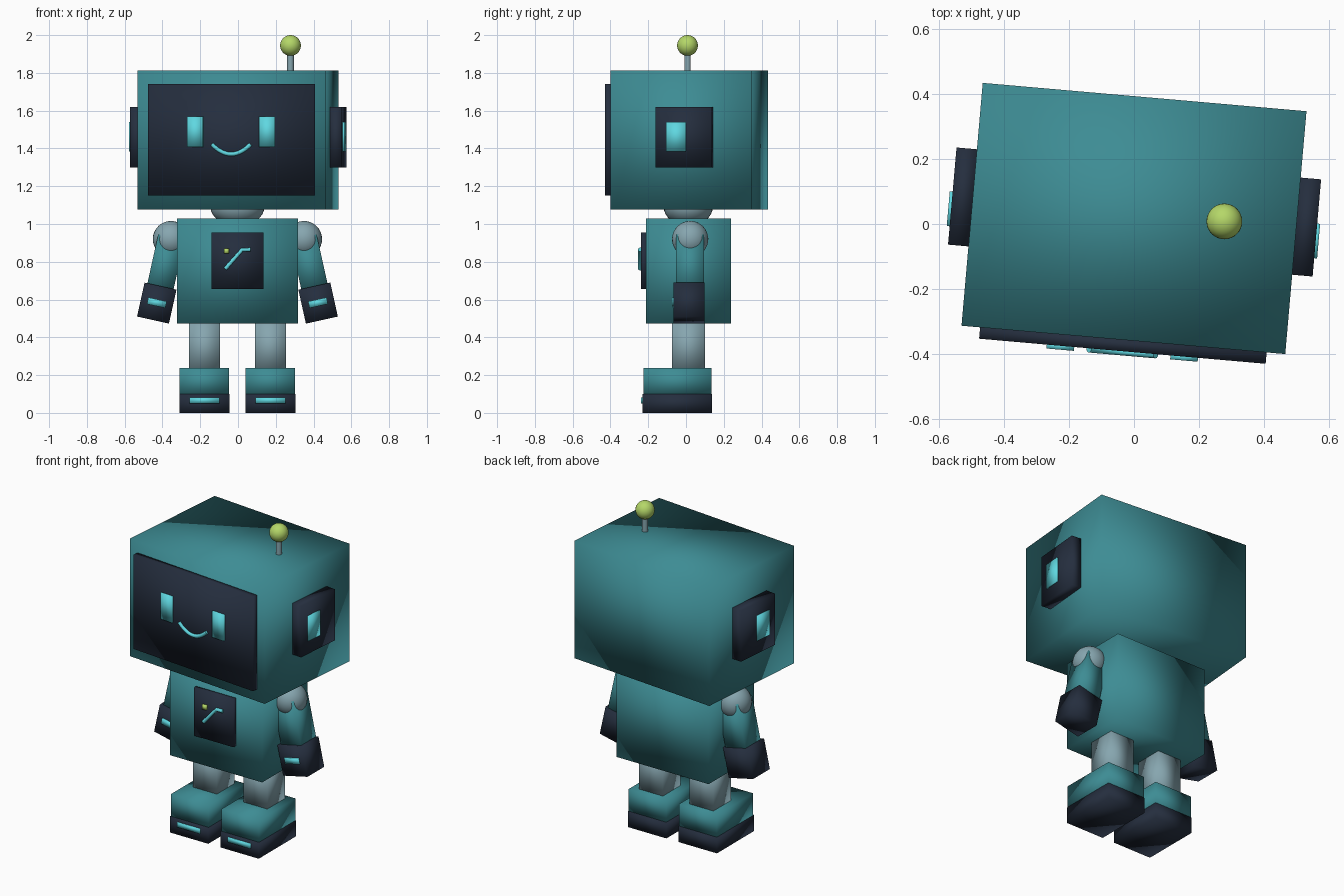
import bpy, bmesh
from math import radians
from mathutils import Matrix, Vector

cube = bpy.data.objects.get("Cube")
if cube:
    bpy.data.objects.remove(cube, do_unlink=True)


def material(name, rgb):
    m = bpy.data.materials.new(name)
    m.use_nodes = True
    m.diffuse_color = (*rgb, 1)
    m.node_tree.nodes["Principled BSDF"].inputs["Base Color"].default_value = (*rgb, 1)
    return m


TEAL = material("teal shell", (0.047, 0.263, 0.296))
NAVY = material("dark navy", (0.018, 0.027, 0.048))
GREY = material("joint grey", (0.24, 0.38, 0.43))
CYAN = material("glow cyan", (0.115, 0.68, 0.75))
LIME = material("lime green", (0.46, 0.68, 0.14))
WORLD = Matrix.Identity(4)


def add(name, data, mat, matrix):
    data.materials.append(mat)
    obj = bpy.data.objects.new(name, data)
    bpy.context.collection.objects.link(obj)
    obj.matrix_world = matrix
    return obj


def solid(name, make, pos, size, mat, frame):
    """Softly shaded primitive, scaled to size and placed in a frame."""
    bm = bmesh.new()
    make(bm)
    bmesh.ops.scale(bm, vec=size, verts=bm.verts)
    for f in bm.faces:
        f.smooth = True
    mesh = bpy.data.meshes.new(name)
    bm.to_mesh(mesh)
    bm.free()
    return add(name, mesh, mat, frame @ Matrix.Translation(pos))


def box(name, pos, size, mat, frame=WORLD):
    return solid(name, lambda bm: bmesh.ops.create_cube(bm, size=1), pos, size, mat, frame)


def ball(name, pos, radii, mat, frame=WORLD):
    return solid(name, lambda bm: bmesh.ops.create_uvsphere(
        bm, u_segments=32, v_segments=16, radius=1), pos, radii, mat, frame)


def tube(name, points, radius, mat, frame=WORLD):
    curve = bpy.data.curves.new(name, "CURVE")
    curve.dimensions = "3D"
    curve.bevel_depth = radius
    curve.bevel_resolution = 3
    curve.use_fill_caps = True
    spline = curve.splines.new("POLY")
    spline.points.add(len(points) - 1)
    for p, co in zip(spline.points, points):
        p.co = (*co, 1)
    return add(name, curve, mat, frame)


# Head, turned slightly to one side
head = Matrix.Translation((0, 0.017, 0)) @ Matrix.Rotation(radians(-5), 4, "Z")
box("head", (0, 0, 1.445), (1.0, 0.75, 0.735), TEAL, head)
box("face_screen", (0, -0.39, 1.447), (0.885, 0.04, 0.59), NAVY, head)
smile = [(0.103 * t, -0.412, 1.37 + 0.052 * t * t) for t in (i / 8 for i in range(-8, 9))]
tube("smile", smile, 0.011, CYAN, head)
for side, label in ((1, "left"), (-1, "right")):
    box(label + "_eye", (side * 0.191, -0.412, 1.488), (0.085, 0.02, 0.163), CYAN, head)
    box(label + "_ear", (side * 0.53, 0.02, 1.46), (0.066, 0.3, 0.32), NAVY, head)
    box(label + "_ear_light", (side * 0.565, -0.02, 1.462), (0.014, 0.107, 0.155), CYAN, head)

# Antenna
tube("antenna_stem", [(0.278, 0.008, 1.79), (0.278, 0.008, 1.92)], 0.018, GREY)
ball("antenna_ball", (0.278, 0.008, 1.945), (0.055,) * 3, LIME)

# Neck, torso and chest panel
body = Matrix.Translation((-0.003, 0.012, 0))
ball("neck", (0, 0, 1.09), (0.143, 0.13, 0.1), GREY, body)
box("torso", (0, 0, 0.752), (0.64, 0.45, 0.555), TEAL, body)
box("chest_panel", (0, -0.234, 0.805), (0.275, 0.03, 0.3), NAVY, body)
tube("chest_line", [(-0.065, -0.255, 0.762), (0.025, -0.255, 0.864), (0.068, -0.255, 0.864)],
     0.011, CYAN, body)
box("chest_light", (-0.058, -0.253, 0.857), (0.028, 0.02, 0.028), LIME, body)

for side, label in ((1, "left"), (-1, "right")):
    # Arm: local frame hangs from the shoulder and swings outward
    arm = (body @ Matrix.Translation((side * 0.352, 0.01, 0.92))
           @ Matrix.Rotation(radians(-12.5 * side), 4, "Y"))
    ball(label + "_shoulder", (0, 0, 0), (0.096,) * 3, GREY, arm)
    box(label + "_upper_arm", (0, 0, -0.14), (0.142, 0.148, 0.3), TEAL, arm)
    box(label + "_hand", (0, -0.006, -0.347), (0.173, 0.165, 0.184), NAVY, arm)
    box(label + "_hand_light", (0, -0.09, -0.345), (0.1, 0.014, 0.036), CYAN, arm)

    # Leg and boot
    leg = body @ Matrix.Translation((side * 0.175, 0, 0))
    box(label + "_leg", (0, 0.002, 0.35), (0.165, 0.174, 0.28), GREY, leg)
    box(label + "_boot", (0, -0.056, 0.165), (0.262, 0.36, 0.145), TEAL, leg)
    box(label + "_sole", (0, -0.058, 0.05), (0.266, 0.368, 0.1), NAVY, leg)
    box(label + "_boot_light", (0, -0.244, 0.066), (0.158, 0.014, 0.03), CYAN, leg)
